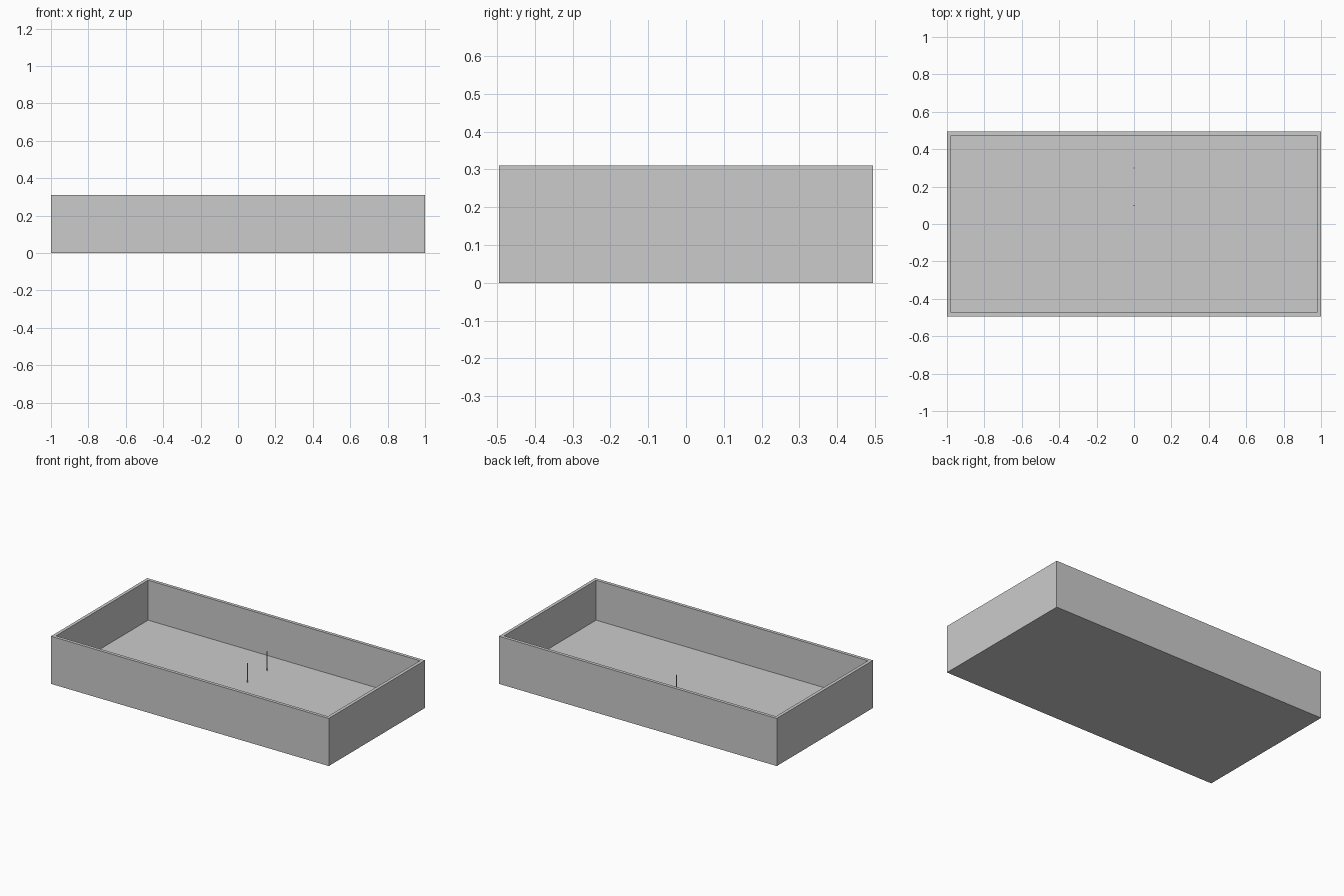
import bpy, bmesh

if "Cube" in bpy.data.objects:
    bpy.data.objects.remove(bpy.data.objects["Cube"])

W, D, H = 1.0, 0.495, 0.31      # half width, half depth, height
WALL, FLOOR = 0.03, 0.05        # wall and floor thickness


def finish(name, bm):
    mesh = bpy.data.meshes.new(name)
    bm.to_mesh(mesh)
    bm.free()
    obj = bpy.data.objects.new(name, mesh)
    bpy.context.collection.objects.link(obj)
    return obj


# open tray: a block whose top is inset and pushed down to the floor
bm = bmesh.new()
bmesh.ops.create_cube(bm, size=1)
for v in bm.verts:
    v.co = (v.co.x * 2 * W, v.co.y * 2 * D, (v.co.z + 0.5) * H)
top = max(bm.faces, key=lambda f: f.calc_center_median().z)
bmesh.ops.inset_region(bm, faces=[top], thickness=WALL)
ext = bmesh.ops.extrude_discrete_faces(bm, faces=[top])["faces"][0]
for v in ext.verts:
    v.co.z = FLOOR
bmesh.ops.recalc_face_normals(bm, faces=bm.faces)
finish("tray", bm)


# thin upright pins standing on the tray floor
def pin(name, y, z0=FLOOR, z1=0.175, radius=0.003):
    bm = bmesh.new()
    bmesh.ops.create_cone(bm, cap_ends=True, segments=12, radius1=radius,
                          radius2=radius, depth=z1 - z0)
    obj = finish(name, bm)
    obj.location = (0, y, (z0 + z1) / 2)


pin("front_pin", 0.1)
pin("back_pin", 0.3)
